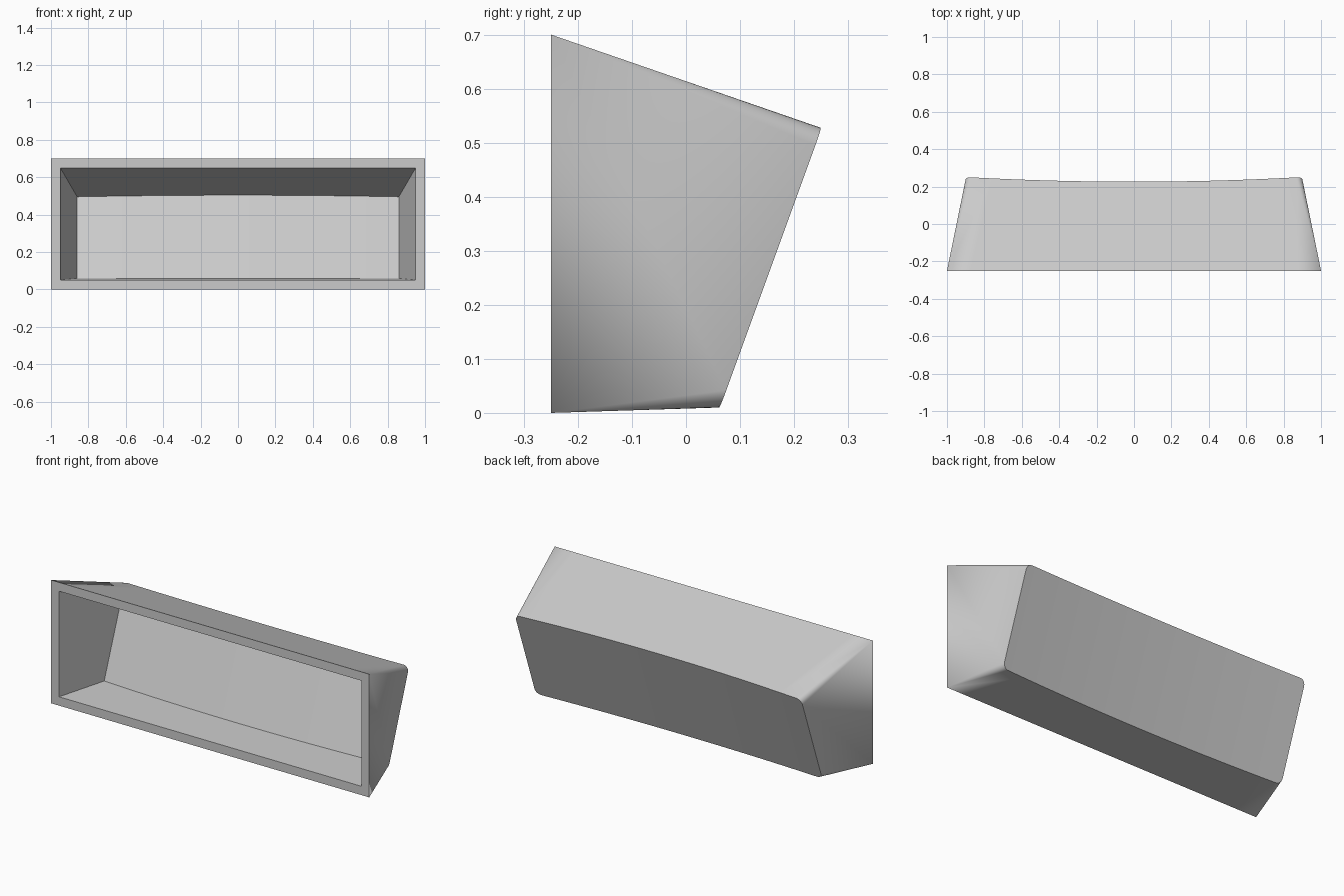
import bpy, bmesh, math

if "Cube" in bpy.data.objects:
    bpy.data.objects.remove(bpy.data.objects["Cube"], do_unlink=True)

SPANS = 16   # divisions across the bowed back
ARC = 6      # divisions of each rounded corner
BOW = 0.025  # how far the middle of the back comes forward


def columns(half, low, high, radius):
    """Columns (x, bottom z, top z) of a rounded rectangle, left to right."""
    right = []
    for i in range(ARC + 1):
        a = math.pi / 2 * i / ARC
        drop = radius * (1 - math.cos(a))
        right.append((half - radius + radius * math.sin(a), low + drop, high - drop))
    left = [(-x, b, t) for x, b, t in reversed(right)]
    reach = half - radius
    middle = [(-reach + 2 * reach * i / SPANS, low, high) for i in range(1, SPANS)]
    return left + middle + right


def loop(bm, cols, depth):
    """Closed ring of vertices along the top and back along the bottom."""
    top = [bm.verts.new(depth(x, t, True)) for x, b, t in cols]
    bottom = [bm.verts.new(depth(x, b, False)) for x, b, t in cols]
    return top, bottom


def front_depth(x, z, is_top):
    return (x, -0.25, z)


def back_depth(half, low, high, y_low, y_high):
    def place(x, z, is_top):
        shift = BOW * (1 - (x / half) ** 2)
        y = y_low + (y_high - y_low) * (z - low) / (high - low) - shift
        rise = 0.345 if is_top else -0.03
        return (x, y, z + rise * shift)
    return place


def bridge(bm, a, b):
    ring_a = a[0] + a[1][::-1]
    ring_b = b[0] + b[1][::-1]
    n = len(ring_a)
    for i in range(n):
        j = (i + 1) % n
        bm.faces.new((ring_a[i], ring_a[j], ring_b[j], ring_b[i]))


def cap(bm, ring):
    top, bottom = ring
    for i in range(len(top) - 1):
        bm.faces.new((top[i], top[i + 1], bottom[i + 1], bottom[i]))


bm = bmesh.new()
# Outer shell: square rim tapering to a rounded, tilted back
rim_out = loop(bm, columns(1.0, 0.0, 0.70, 0.0), front_depth)
back_out = loop(bm, columns(0.90, 0.01, 0.527, 0.032),
                back_depth(0.90, 0.01, 0.527, 0.063, 0.251))
# Inner cavity with an even wall
rim_in = loop(bm, columns(0.95, 0.05, 0.65, 0.0), front_depth)
back_in = loop(bm, columns(0.86, 0.058, 0.495, 0.0),
               back_depth(0.86, 0.058, 0.495, 0.027, 0.192))
bridge(bm, rim_out, back_out)
bridge(bm, rim_in, back_in)
bridge(bm, rim_out, rim_in)
cap(bm, back_out)
cap(bm, back_in)
bmesh.ops.remove_doubles(bm, verts=bm.verts[:], dist=0.0002)
bmesh.ops.recalc_face_normals(bm, faces=bm.faces[:])

mesh = bpy.data.meshes.new("open_tray")
bm.to_mesh(mesh)
bm.free()
tray = bpy.data.objects.new("open_tray", mesh)
bpy.context.collection.objects.link(tray)

# Plain grey finish
grey = bpy.data.materials.new("light_grey")
grey.use_nodes = True
colour = (0.6, 0.6, 0.6, 1.0)
grey.diffuse_color = colour
grey.node_tree.nodes["Principled BSDF"].inputs["Base Color"].default_value = colour
mesh.materials.append(grey)

bpy.context.view_layer.objects.active = tray
tray.select_set(True)
bpy.ops.object.shade_smooth_by_angle(angle=math.radians(30))
